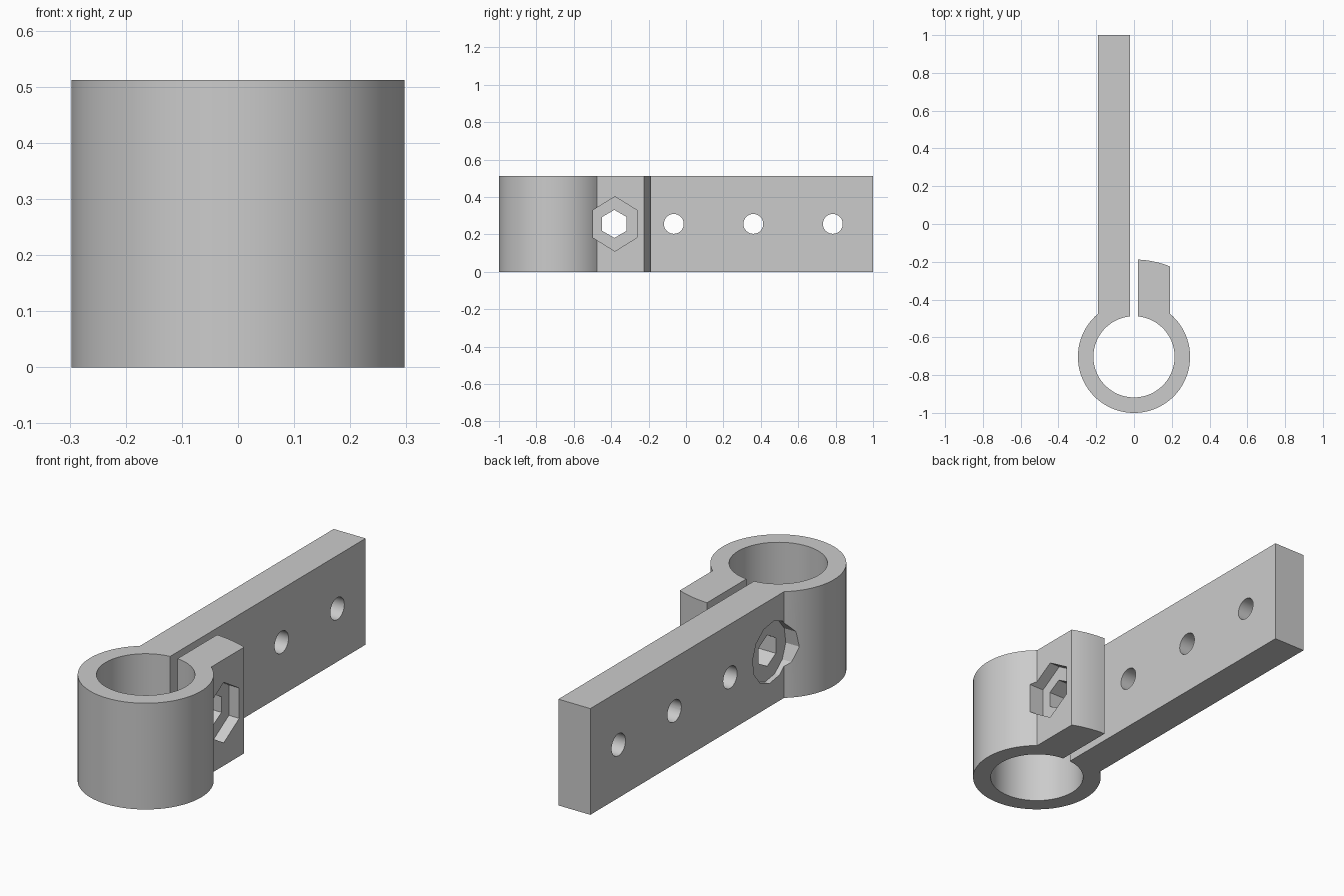
import bpy, bmesh, math

if "Cube" in bpy.data.objects:
    bpy.data.objects.remove(bpy.data.objects["Cube"])

H = 0.512                      # height of the whole clamp
CY = -0.703                    # ring centre
R_OUT, R_IN, R_LUG = 0.297, 0.215, 0.515
GAP, SIDE = 0.02, 0.19         # inner and outer faces of arm and lug
BOLT_Y, MID = -0.38, H / 2


def arc(r, a0, a1, n):
    return [(r * math.cos(a0 + (a1 - a0) * i / n),
             CY + r * math.sin(a0 + (a1 - a0) * i / n)) for i in range(n + 1)]


def prism(name, pts, vec):
    """Extrude a closed 3D outline along a vector."""
    bm = bmesh.new()
    face = bm.faces.new([bm.verts.new(p) for p in pts])
    new = bmesh.ops.extrude_face_region(bm, geom=[face])["geom"]
    bmesh.ops.translate(bm, vec=vec, verts=[v for v in new if isinstance(v, bmesh.types.BMVert)])
    bmesh.ops.recalc_face_normals(bm, faces=bm.faces)
    me = bpy.data.meshes.new(name)
    bm.to_mesh(me)
    bm.free()
    ob = bpy.data.objects.new(name, me)
    bpy.context.collection.objects.link(ob)
    return ob


def cutter(name, y, ry, rz, sides, x0, x1, turn=0.0):
    """Polygonal cutter running along x."""
    pts = [(x0, y + ry * math.sin(turn + math.tau * i / sides),
            MID + rz * math.cos(turn + math.tau * i / sides)) for i in range(sides)]
    ob = prism(name, pts, (x1 - x0, 0, 0))
    ob.hide_render = True
    return ob


# Clamp outline: split ring, long arm on the left, short lug on the right
a_in = math.acos(GAP / R_IN)
a_out = math.acos(SIDE / R_OUT)
outline = arc(R_IN, math.pi - a_in, math.tau + a_in, 72)
outline += arc(R_LUG, math.acos(GAP / R_LUG), math.acos(SIDE / R_LUG), 8)
outline += arc(R_OUT, a_out, -math.pi - a_out, 72)
outline += [(-SIDE, 1.0), (-GAP, 1.0)]
clamp = prism("clamp_body", [(x, y, 0) for x, y in outline], (0, 0, H))

# Mounting holes, hexagonal bolt hole, nut pocket and bolt head pocket
cutters = [cutter("mount_hole", y, 0.053, 0.053, 40, -0.3, 0.0) for y in (-0.065, 0.36, 0.785)]
cutters += [
    cutter("bolt_hole", BOLT_Y - 0.003, 0.075, 0.075, 6, -0.4, 0.4),
    cutter("nut_pocket", BOLT_Y, 0.136, 0.146, 6, SIDE - 0.055, 0.4),
    cutter("head_pocket", BOLT_Y, 0.145, 0.145, 12, -0.4, -SIDE + 0.025, math.radians(-6)),
]
for c in cutters:
    mod = clamp.modifiers.new(c.name, "BOOLEAN")
    mod.operation, mod.solver, mod.object = "DIFFERENCE", "EXACT", c

# Bake the cuts and remove the cutters
bpy.context.view_layer.objects.active = clamp
clamp.select_set(True)
for mod in list(clamp.modifiers):
    bpy.ops.object.modifier_apply(modifier=mod.name)
for c in cutters:
    bpy.data.objects.remove(c)

grey = bpy.data.materials.new("plain_grey")
grey.diffuse_color = (0.6, 0.6, 0.6, 1)
grey.use_nodes = True
grey.node_tree.nodes["Principled BSDF"].inputs["Base Color"].default_value = grey.diffuse_color
clamp.data.materials.clear()
clamp.data.materials.append(grey)
bpy.ops.object.shade_smooth_by_angle(angle=math.radians(20))
